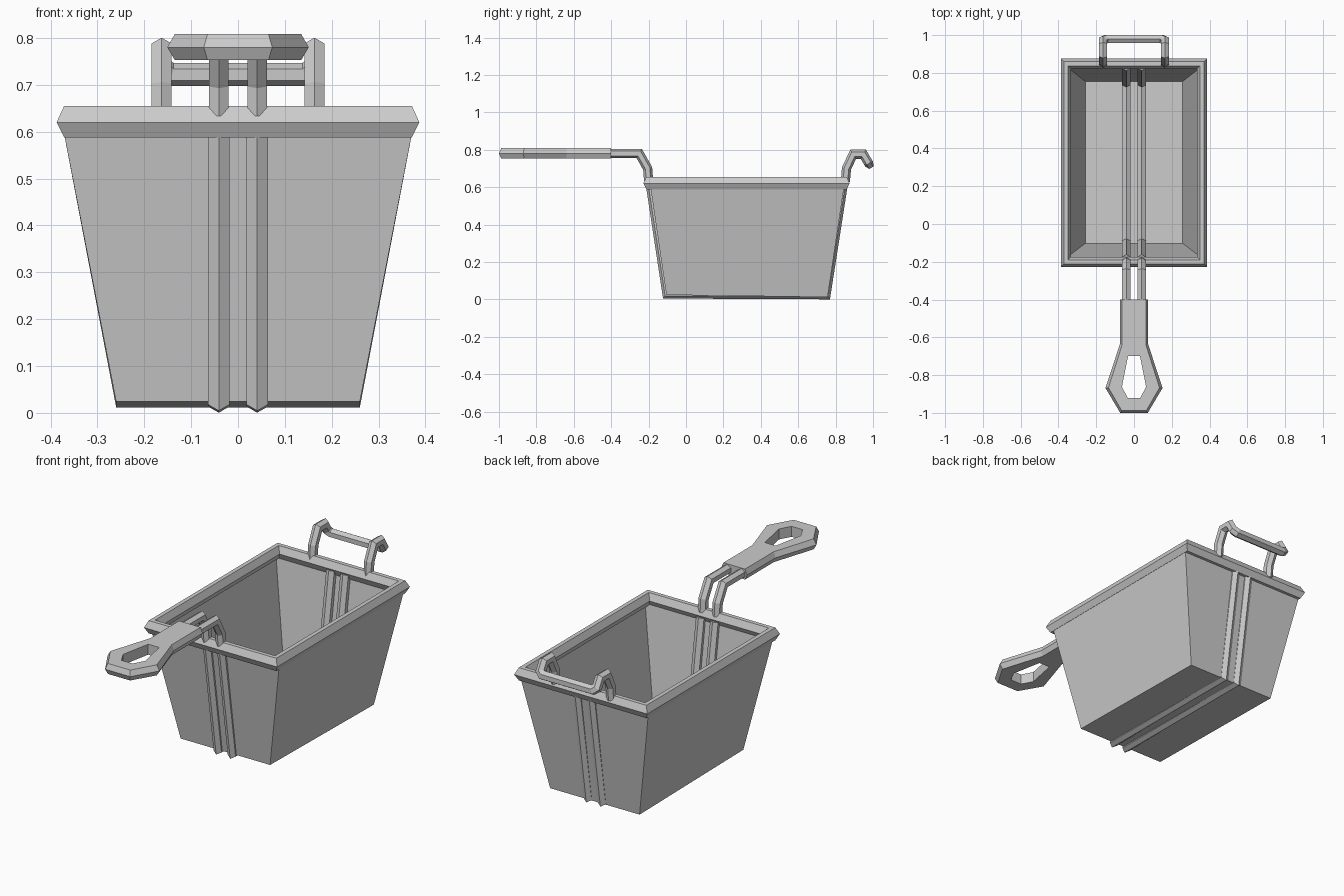
import bpy, bmesh, math
from mathutils import Vector

cube = bpy.data.objects.get("Cube")
if cube:
    bpy.data.objects.remove(cube)

steel = bpy.data.materials.new("steel_grey")
steel.use_nodes = True
GREY = (0.6, 0.6, 0.6, 1)
steel.diffuse_color = GREY
steel.node_tree.nodes["Principled BSDF"].inputs["Base Color"].default_value = GREY


def finish(name, bm):
    bmesh.ops.recalc_face_normals(bm, faces=bm.faces)
    mesh = bpy.data.meshes.new(name)
    bm.to_mesh(mesh)
    bm.free()
    mesh.materials.append(steel)
    obj = bpy.data.objects.new(name, mesh)
    bpy.context.scene.collection.objects.link(obj)
    return obj


def bridge(bm, a, b):
    for i in range(len(a)):
        j = (i + 1) % len(a)
        bm.faces.new((a[i], a[j], b[j], b[i]))


def rectangle(bm, x, y0, y1, z0, z1):
    """Ring of four corners; z0 at the front, z1 at the back."""
    return [bm.verts.new(p) for p in
            ((-x, y0, z0), (x, y0, z0), (x, y1, z1), (-x, y1, z1))]


def wire(name, path, radius):
    """Hexagonal rod swept along a path with mitred bends."""
    pts = [Vector(p) for p in path]
    dirs = [(b - a).normalized() for a, b in zip(pts, pts[1:])]
    side = Vector((1, 0, 0))
    bm = bmesh.new()
    rings = []
    for i, p in enumerate(pts):
        d = dirs[max(i - 1, 0)]
        if i > 1:
            side = dirs[i - 2].rotation_difference(d) @ side
        up = d.cross(side)
        miter = (d + dirs[min(i, len(dirs) - 1)]).normalized()
        ring = []
        for k in range(6):
            a = math.radians(60 * k + 30)
            off = (side * math.cos(a) + up * math.sin(a)) * radius
            off -= d * (off.dot(miter) / d.dot(miter))
            ring.append(bm.verts.new(p + off))
        rings.append(ring)
    for a, b in zip(rings, rings[1:]):
        bridge(bm, a, b)
    bm.faces.new(rings[0])
    bm.faces.new(rings[-1])
    return finish(name, bm)


# Tapered open basket of thin sheet
bm = bmesh.new()
low = rectangle(bm, 0.26, -0.105, 0.757, 0.024, 0.012)
high = rectangle(bm, 0.372, -0.19, 0.845, 0.6, 0.6)
bridge(bm, low, high)
bm.faces.new(low)
basket = finish("basket_body", bm)
sheet = basket.modifiers.new("sheet", "SOLIDIFY")
sheet.thickness = 0.004

# Six-sided rim around the mouth
bm = bmesh.new()
profile = [(0, 0.62), (0.016, 0.655), (0.038, 0.655),
           (0.054, 0.62), (0.038, 0.588), (0.016, 0.588)]
loops = [rectangle(bm, 0.387 - d, -0.228 + d, 0.875 - d, z, z) for d, z in profile]
for i, loop in enumerate(loops):
    bridge(bm, loop, loops[(i + 1) % len(loops)])
finish("basket_rim", bm)

# Paired support rods under the basket and the wires holding the handle
for name, x in (("left", 0.041), ("right", -0.041)):
    wire(name + "_support_rod",
         [(x, -0.188, 0.61), (x, -0.1, 0.031), (x, 0.747, 0.027), (x, 0.838, 0.61)], 0.0265)
    wire(name + "_handle_wire",
         [(x, -0.2, 0.635), (x, -0.205, 0.7), (x, -0.25, 0.78), (x, -0.43, 0.78)], 0.0245)

# Hanging hook at the back: one bent wire, mirrored about the centre
half = [(0.163, 0.852, 0.63), (0.163, 0.858, 0.7), (0.163, 0.894, 0.776),
        (0.163, 0.948, 0.776), (0.163, 0.972, 0.735), (0.145, 0.98, 0.722)]
wire("hanging_hook", half + [(-x, y, z) for x, y, z in reversed(half)], 0.0245)

# Grip with bevelled edges and a hanging hole
def outline(bm, half_shape, z):
    shape = half_shape + [(-x, y) for x, y in reversed(half_shape)]
    return [bm.verts.new((x, y, z)) for x, y in shape]


flat = [(0.063, -0.4), (0.063, -0.64), (0.135, -0.867), (0.065, -0.988)]
widest = [(0.075, -0.4), (0.075, -0.637), (0.151, -0.868), (0.073, -1.0)]
hole = [(0.032, -0.7), (0.064, -0.863), (0.032, -0.922)]
bm = bmesh.new()
outer = [outline(bm, s, z) for s, z in ((flat, 0.753), (widest, 0.78), (flat, 0.808))]
inner = [outline(bm, hole, z) for z in (0.753, 0.808)]
bridge(bm, outer[0], outer[1])
bridge(bm, outer[1], outer[2])
bridge(bm, inner[0], inner[1])
for o, h in ((outer[0], inner[0]), (outer[2], inner[1])):
    bm.faces.new((o[0], o[1], h[0], h[5], o[6], o[7]))
    bm.faces.new((o[1], o[2], h[1], h[0]))
    bm.faces.new((o[2], o[3], h[2], h[1]))
    bm.faces.new((o[3], o[4], h[3], h[2]))
    bm.faces.new((o[4], o[5], h[4], h[3]))
    bm.faces.new((o[5], o[6], h[5], h[4]))
finish("handle_grip", bm)
